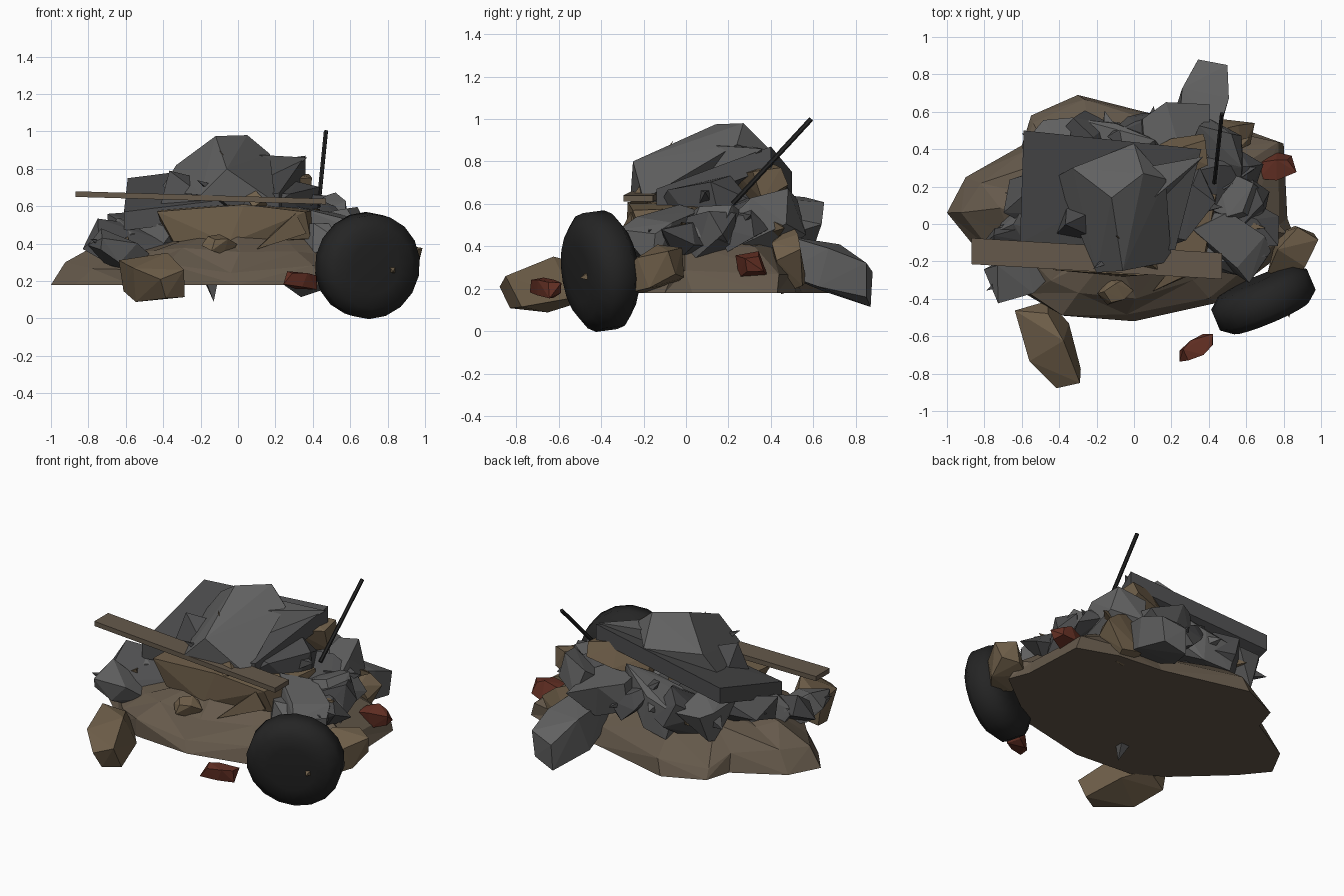
import bpy, bmesh, math, random
from mathutils import Vector, Matrix, Euler

if "Cube" in bpy.data.objects:
    bpy.data.objects.remove(bpy.data.objects["Cube"])

random.seed(7)


def material(name, c):
    m = bpy.data.materials.new(name)
    m.diffuse_color = (*c, 1)
    m.use_nodes = True
    m.node_tree.nodes["Principled BSDF"].inputs["Base Color"].default_value = m.diffuse_color
    return m


DIRT = material("dirt", (0.13, 0.10, 0.07))
BROWN = material("brown", (0.16, 0.115, 0.068))
GREY = material("concrete", (0.12, 0.12, 0.12))
DARK = material("dark_concrete", (0.075, 0.075, 0.077))
RED = material("brick_red", (0.13, 0.03, 0.018))
BLACK = material("rubber", (0.018, 0.018, 0.018))


def finish(name, bm, mat):
    bmesh.ops.recalc_face_normals(bm, faces=bm.faces)
    me = bpy.data.meshes.new(name)
    bm.to_mesh(me)
    bm.free()
    me.materials.append(mat)
    ob = bpy.data.objects.new(name, me)
    bpy.context.collection.objects.link(ob)
    return ob


def hull(name, pts, mat):
    """Faceted chunk wrapped around a few corner points."""
    bm = bmesh.new()
    for p in pts:
        bm.verts.new(p)
    bmesh.ops.convex_hull(bm, input=bm.verts[:])
    bmesh.ops.delete(bm, geom=[v for v in bm.verts if not v.link_faces], context='VERTS')
    return finish(name, bm, mat)


def chunk(name, c, size, rot, mat, jag=0.28):
    """Broken block: a box with jittered corners and a swollen middle."""
    M = Matrix.Translation(c) @ Euler([math.radians(a) for a in rot]).to_matrix().to_4x4()
    pts = []
    for i in (-1, 0, 1):
        g = 0.8 if i else 1.1
        for j in (-g, g):
            for k in (-g, g):
                pts.append(M @ Vector([(v + random.uniform(-jag, jag)) * s / 2
                                       for v, s in zip((i, j, k), size)]))
    return hull(name, pts, mat)


def shard(name, a, b, w, mat):
    """Pointed splinter from a thick end a to a tip b."""
    a, b = Vector(a), Vector(b)
    d = (b - a).normalized()
    s = d.orthogonal().normalized()
    t = d.cross(s)
    return hull(name, [b] + [a + (s * math.cos(q) + t * math.sin(q)) * w * random.uniform(.7, 1.2)
                             for q in (0, 1.5, 3.2, 4.6)], mat)


# Dirt mound: flat-bottomed stacked irregular outlines
outline = [(-1, .06), (-.9, .25), (-.6, .42), (-.55, .58), (-.3, .69), (.25, .55), (.55, .52),
           (.8, .43), (.82, .03), (.87, -.1), (.45, -.42), (0, -.52), (-.38, -.49), (-.57, -.38), (-.87, -.1)]
n = len(outline)
bm = bmesh.new()
rings = []
for s, z in ((1, .18), (.93, .27), (.72, .39), (.4, .46)):
    j = .04 if s < 1 else 0
    rings.append([bm.verts.new((x * s + random.uniform(-j, j), .04 + (y - .04) * s + random.uniform(-j, j),
                                z + random.uniform(-j, j))) for x, y in outline])
for lo, hi in zip(rings, rings[1:]):
    for i in range(n):
        k = (i + 1) % n
        bm.faces.new((lo[i], lo[k], hi[k] if i % 2 else hi[i]))
        bm.faces.new((lo[i] if i % 2 else lo[k], hi[k], hi[i]))
bm.faces.new(rings[0])
top = bm.verts.new((0, .05, .5))
for i in range(n):
    bm.faces.new((rings[-1][i], rings[-1][(i + 1) % n], top))
finish("dirt_mound", bm, DIRT)

# Tyre: rounded half profile mirrored, then revolved about its axis
half = [(.115, 0), (.115, .14), (.105, .22), (.055, .282)]
profile = [(-y, r) for y, r in half] + half[::-1]
bm = bmesh.new()
vs = [bm.verts.new((0, y, r)) for y, r in profile]
es = [bm.edges.new(p) for p in zip(vs, vs[1:])]
bmesh.ops.spin(bm, geom=vs + es, cent=(0, 0, 0), axis=(0, 1, 0), angle=math.tau, steps=18)
bmesh.ops.remove_doubles(bm, verts=bm.verts, dist=1e-4)
tyre = finish("tyre", bm, BLACK)
tyre.location = (.692, -.405, .283)
tyre.rotation_euler = (math.radians(7), 0, math.radians(23))
bpy.context.view_layer.objects.active = tyre
tyre.select_set(True)
bpy.ops.object.shade_smooth_by_angle(angle=math.radians(60))
shard("tyre_splinter", (.81, -.35, .28), (.83, -.5, .25), .11, BROWN)

# Plank lying across the front
hull("plank", [(x, y + dy, z + dz) for x, y, z in ((-.87, -.145, .65), (.47, -.225, .61))
               for dy in (-.07, .07) for dz in (0, .03)], DIRT)

# Reinforcing bar sticking out
a, b = Vector((.43, .22, .6)), Vector((.47, .59, 1.0))
bm = bmesh.new()
bmesh.ops.create_cone(bm, cap_ends=True, segments=6, radius1=.012, radius2=.012, depth=(b - a).length)
bar = finish("steel_bar", bm, BLACK)
bar.location = (a + b) / 2
bar.rotation_euler = (b - a).to_track_quat('Z', 'Y').to_euler()

# Tilted wall slab
hull("wall_slab", [(x, y, z - dz) for x, y, z in ((-.59, .5, .75), (.36, .4, .87), (-.61, -.1, .57), (.22, -.14, .67))
                   for dz in (0, .1)], DARK)

# Boulder crowning the pile, with a flake beside it
hull("top_boulder", [(-.42, .25, .68), (-.33, .3, .82), (-.12, .14, .975), (.05, .27, .98), (0, .43, .82),
                     (.17, .24, .88), (.2, -.2, .62), (-.2, -.26, .66), (-.06, -.25, .8)], GREY)
shard("boulder_flake", (.08, .2, .78), (.37, .36, .86), .13, GREY)

# Earth clod under the boulder
chunk("upper_clod", (0, -.05, .5), (.8, .44, .2), (0, 0, 0), BROWN, .15)

# Outlying pieces: centre, size, rotation, material
chunk("front_left_clod", (-.45, -.65, .215), (.42, .19, .17), (15, 8, -60), BROWN)
chunk("back_block", (.38, .66, .29), (.42, .24, .19), (0, 20, 82), GREY)
chunk("front_brick", (.33, -.66, .205), (.18, .08, .08), (5, 3, 28), RED)
chunk("right_brick", (.76, .31, .31), (.17, .1, .09), (10, -8, 10), RED)
chunk("right_clod", (.86, -.14, .29), (.25, .17, .16), (10, -20, 60), BROWN)
chunk("back_clod", (.5, .49, .33), (.22, .12, .24), (10, 25, 5), BROWN)
chunk("rear_beam", (.2, .34, .68), (.4, .14, .14), (20, -10, 20), BROWN)


def rubble(name, c, spread, count, size):
    """Pile of random blocks and splinters along a line through c."""
    for i in range(count):
        t = 2 * (i + .5) / count - 1
        p = Vector(c) + Vector(spread) * t
        p.z += random.uniform(-.03, .03)
        dims = [size * f * random.uniform(.8, 1.25) for f in (1.25, .8, .6)]
        chunk(f"{name}_block_{i + 1}", p, dims, [random.uniform(-30, 30), random.uniform(-25, 25),
                                                random.uniform(0, 180)], (GREY, DARK)[i % 2], .4)
        out = Vector((p.x, p.y - .1, 0)).normalized() * size * .75
        out.z = random.uniform(-.04, .08)
        shard(f"{name}_splinter_{i + 1}", p, p + out, size * .35, (DARK, BROWN, GREY)[i % 3])


# Rubble filling the right, left and back of the pile and the space under the slab
rubble("right_rubble", (.5, .13, .48), (-.05, .3, .05), 5, .25)
rubble("left_rubble", (-.58, -.06, .4), (.08, .28, .06), 4, .23)
rubble("back_rubble", (-.1, .42, .5), (.42, .05, .02), 5, .26)
rubble("inner_rubble", (-.05, .08, .56), (.4, .02, .04), 4, .3)
rubble("outer_rubble", (.52, -.02, .42), (.08, .16, .02), 2, .24)

# Small poking pieces
shard("belly_shard", (-.15, -.25, .26), (-.13, -.3, .09), .08, DARK)
shard("front_splinter", (.12, -.22, .6), (-.1, -.06, .9), .06, BROWN)
shard("dark_splinter", (.0, -.1, .62), (-.22, -.24, .74), .08, DARK)
shard("face_splinter", (.3, -.2, .5), (.1, -.36, .37), .08, BROWN)
chunk("front_pebble", (-.1, -.36, .4), (.14, .1, .07), (15, 10, 30), BROWN)
